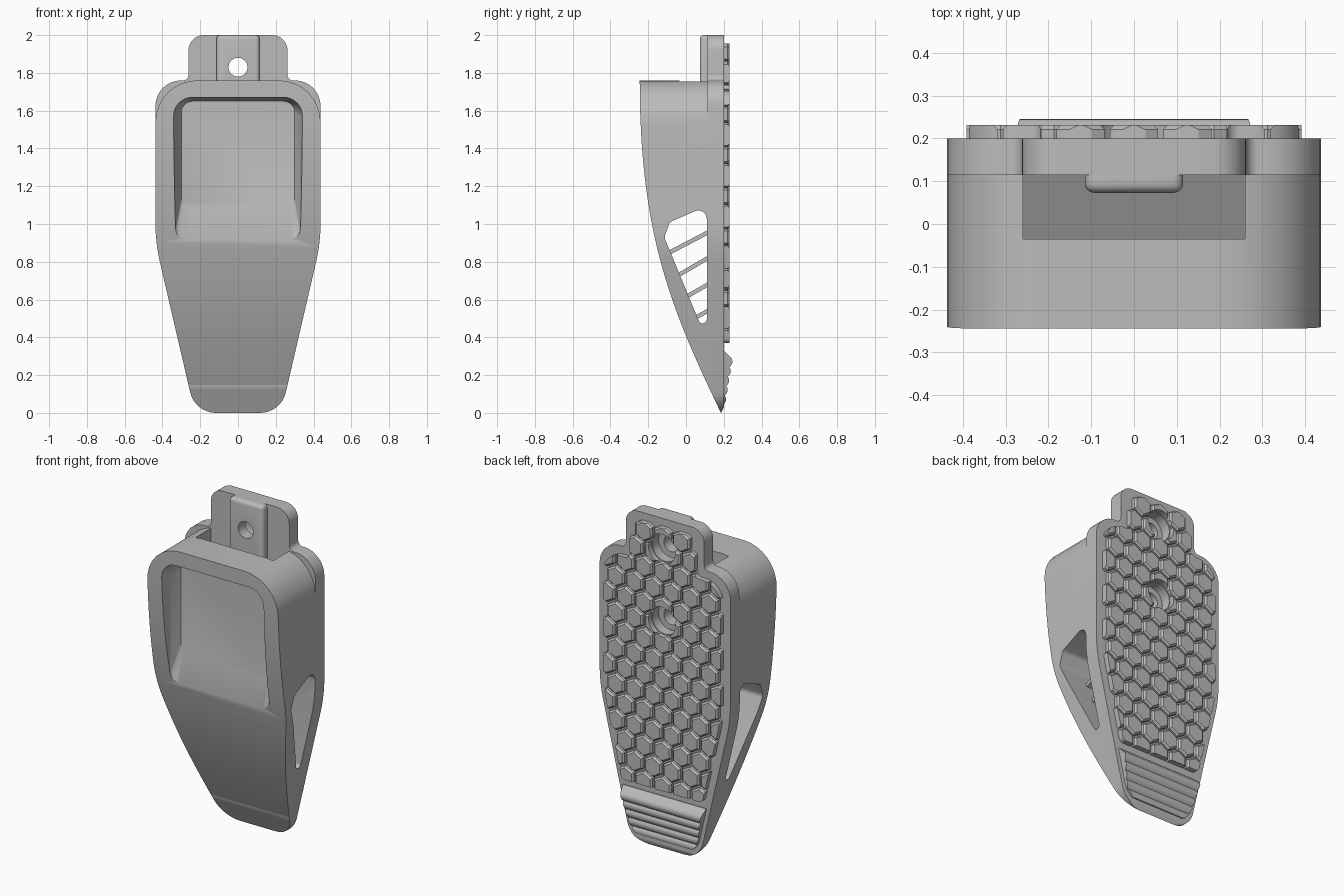
import bpy, bmesh, math
from mathutils import Vector
from mathutils.geometry import interpolate_bezier

cube = bpy.data.objects.get("Cube")
if cube:
    bpy.data.objects.remove(cube)

grey = bpy.data.materials.new("mid_grey")
grey.use_nodes = True
grey.diffuse_color = (0.5, 0.5, 0.5, 1)
grey.node_tree.nodes["Principled BSDF"].inputs["Base Color"].default_value = (0.5, 0.5, 0.5, 1)


def add_loft(bm, rings):
    """Skin equal-sized rings of points and cap both ends."""
    loops = [[bm.verts.new(p) for p in ring] for ring in rings]
    n = len(loops[0])
    for a, b in zip(loops, loops[1:]):
        for i in range(n):
            j = (i + 1) % n
            bm.faces.new((a[i], a[j], b[j], b[i]))
    bm.faces.new(loops[0])
    bm.faces.new(loops[-1][::-1])


def finish(name, bm):
    bmesh.ops.recalc_face_normals(bm, faces=bm.faces)
    mesh = bpy.data.meshes.new(name)
    bm.to_mesh(mesh)
    bm.free()
    mesh.materials.append(grey)
    obj = bpy.data.objects.new(name, mesh)
    bpy.context.collection.objects.link(obj)
    return obj


def loft(name, rings):
    bm = bmesh.new()
    add_loft(bm, rings)
    return finish(name, bm)


def along_y(pts, y):
    return [(p[0], y, p[1]) for p in pts]


def prism_y(name, pts, a, b):
    return loft(name, [along_y(pts, a), along_y(pts, b)])


def prism_x(name, pts, half):
    return loft(name, [[(s * half, p[0], p[1]) for p in pts] for s in (-1, 1)])


def apply(obj, mod):
    bpy.context.view_layer.objects.active = obj
    bpy.ops.object.modifier_apply(modifier=mod.name)


def cut(obj, cutter, op="DIFFERENCE", keep=False):
    mod = obj.modifiers.new("cut", "BOOLEAN")
    mod.operation, mod.solver, mod.object = op, "EXACT", cutter
    apply(obj, mod)
    if not keep:
        bpy.data.objects.remove(cutter)


def fillet(corners, steps=8):
    """Round each (u, v, radius) corner with a true arc."""
    out = []
    for i, (u, v, r) in enumerate(corners):
        p = Vector((u, v))
        a = (Vector(corners[i - 1][:2]) - p).normalized()
        b = (Vector(corners[(i + 1) % len(corners)][:2]) - p).normalized()
        if r == 0:
            out.append(p)
            continue
        half = a.angle(b) / 2
        t, w = r / math.tan(half), math.sin(half)
        for k in range(steps + 1):
            s = k / steps
            c0, c1, c2 = (1 - s) ** 2, 2 * s * (1 - s) * w, s * s
            out.append((c0 * (p + a * t) + c1 * p + c2 * (p + b * t)) / (c0 + c1 + c2))
    return out


def circle(z, r, n=32):
    return [(r * math.cos(k * math.tau / n), z + r * math.sin(k * math.tau / n)) for k in range(n)]


def rounded_rect(half, low, high, r):
    return fillet([(half, low, r), (half, high, r), (-half, high, r), (-half, low, r)])


WIDE, SHOULDER, TOP, TAB = 0.437, 1.76, 2.0, 0.262


def half_width(z):
    return min(WIDE, 0.228 + (WIDE - 0.228) * z / 0.9)


def outline(inset=0, low=0, low_r=0.14, tab=True):
    """Front outline, shrunk by inset and starting at height low."""
    d = inset
    right = [(half_width(low) - d, low, low_r), (WIDE - d, 0.9, 0.9),
             (WIDE - d, SHOULDER - d, 0.13 if tab else 0.22)]
    if tab:
        right = right[:2] + [(WIDE - d, SHOULDER - d, 0.12 if d else 0.135),
                             (TAB - d, SHOULDER - d, 0.03), (TAB - d, TOP - d, 0.08 - d / 2)]
    return fillet(right + [(-x, z, r) for x, z, r in reversed(right)])


# Side profile shared by the shell and the back plate
front_curve = interpolate_bezier(Vector((0.185, 0)), Vector((-0.08, 0.55)),
                                 Vector((-0.245, 0.95)), Vector((-0.245, SHOULDER)), 28)
side = prism_x("side_cutter", [p[:2] for p in front_curve]
               + [(-0.245, 2.1), (0.2, 2.1), (0.2, 0.03)], 0.6)

# Hollow shell
shell = prism_y("shell", outline(tab=False), -0.4, 0.115)
cut(shell, side, "INTERSECT", keep=True)
recess = [(-0.3, 0.35, 0.88, 1.675, 0.1), (-0.17, 0.33, 0.88, 1.665, 0.1),
          (-0.115, 0.3, 1.08, 1.65, 0.06)]
cut(shell, loft("recess_cutter", [along_y(rounded_rect(*r[1:]), r[0]) for r in recess]))
cut(shell, prism_y("pocket_cutter", [(0.26, 0.8), (0.26, 1.9), (-0.26, 1.9), (-0.26, 0.8)],
                   -0.035, 0.3))
window = fillet([(0.11, 0.385, 0.022), (0.11, 1.095, 0.045), (-0.085, 1.01, 0.03),
                 (-0.115, 0.93, 0.04)])
cut(shell, prism_x("window_cutter", window, 0.6))

# Back plate with hanging tab
plate = prism_y("back_plate", outline(), 0.115, 0.3)
cut(plate, side, "INTERSECT")

# Raised boss behind the screw holes
boss = prism_y("tab_boss", [(0.115, 1.2), (0.115, TOP), (-0.115, TOP), (-0.115, 1.2)], 0.073, 0.14)
bevel = boss.modifiers.new("bevel", "BEVEL")
bevel.width, bevel.segments = 0.022, 4
apply(boss, bevel)

# Hexagonal grip pads, trimmed to the plate border
PITCH, FLAT = 0.125, 0.0565
ROW = PITCH * math.sqrt(3) / 2
bm = bmesh.new()
for row in range(16):
    z = 1.905 - row * ROW
    limit = (0.25 if z > 1.74 else half_width(z)) - 0.02
    for col in range(-4, 5):
        x = (col + 0.5 * (row % 2)) * PITCH
        if abs(x) > limit:
            continue
        rings = []
        for y, f in ((0.19, FLAT), (0.221, FLAT), (0.231, FLAT - 0.01)):
            r = f / math.cos(math.pi / 6)
            rings.append([(x + r * math.sin(k * math.pi / 3), y, z + r * math.cos(k * math.pi / 3))
                          for k in range(6)])
        add_loft(bm, rings)
pads = finish("hex_pads", bm)
cut(pads, prism_y("border_cutter", outline(0.045, 0.37, 0.03), 0.15, 0.3), "INTERSECT")

# Two counterbored screw holes
for z in (1.83, 1.39):
    for obj in (plate, boss):
        cut(obj, prism_y("hole_cutter", circle(z, 0.05), 0.0, 0.4))
    cut(plate, prism_y("bore_cutter", circle(z, 0.085), 0.14, 0.4))
    cut(pads, prism_y("pad_hole_cutter", circle(z, 0.09), 0.1, 0.4))

# Ribbed wedge at the toe
ribs, count = [(0.17, 0.04), (0.17, 0.325), (0.205, 0.325)], 5
for i in range(count):
    for s, bulge in ((0, 0), (0.2, 0.008), (0.5, 0.012), (0.8, 0.008)):
        t = (i + s) / count
        ribs.append((0.238 - 0.042 * t + bulge, 0.292 - 0.25 * t))
toe = prism_x("toe_grip", ribs, 0.35)
cut(toe, prism_y("toe_cutter", outline(0.025, 0.03, 0.12), 0.1, 0.4), "INTERSECT")

# Slanted louvres inside the side windows
louvres = [shell, plate, boss, pads, toe]
for y, z, z_back in ((-0.1, 0.83, 0.945), (-0.06, 0.705, 0.81), (-0.02, 0.59, 0.67), (0.02, 0.475, 0.53)):
    louvres.append(prism_x("louvre", [(y, z), (0.12, z_back), (0.12, z_back + 0.025),
                                      (y, z + 0.025)], 0.27))

for obj in louvres:
    bpy.ops.object.select_all(action="DESELECT")
    obj.select_set(True)
    bpy.context.view_layer.objects.active = obj
    bpy.ops.object.shade_smooth_by_angle(angle=math.radians(30))
